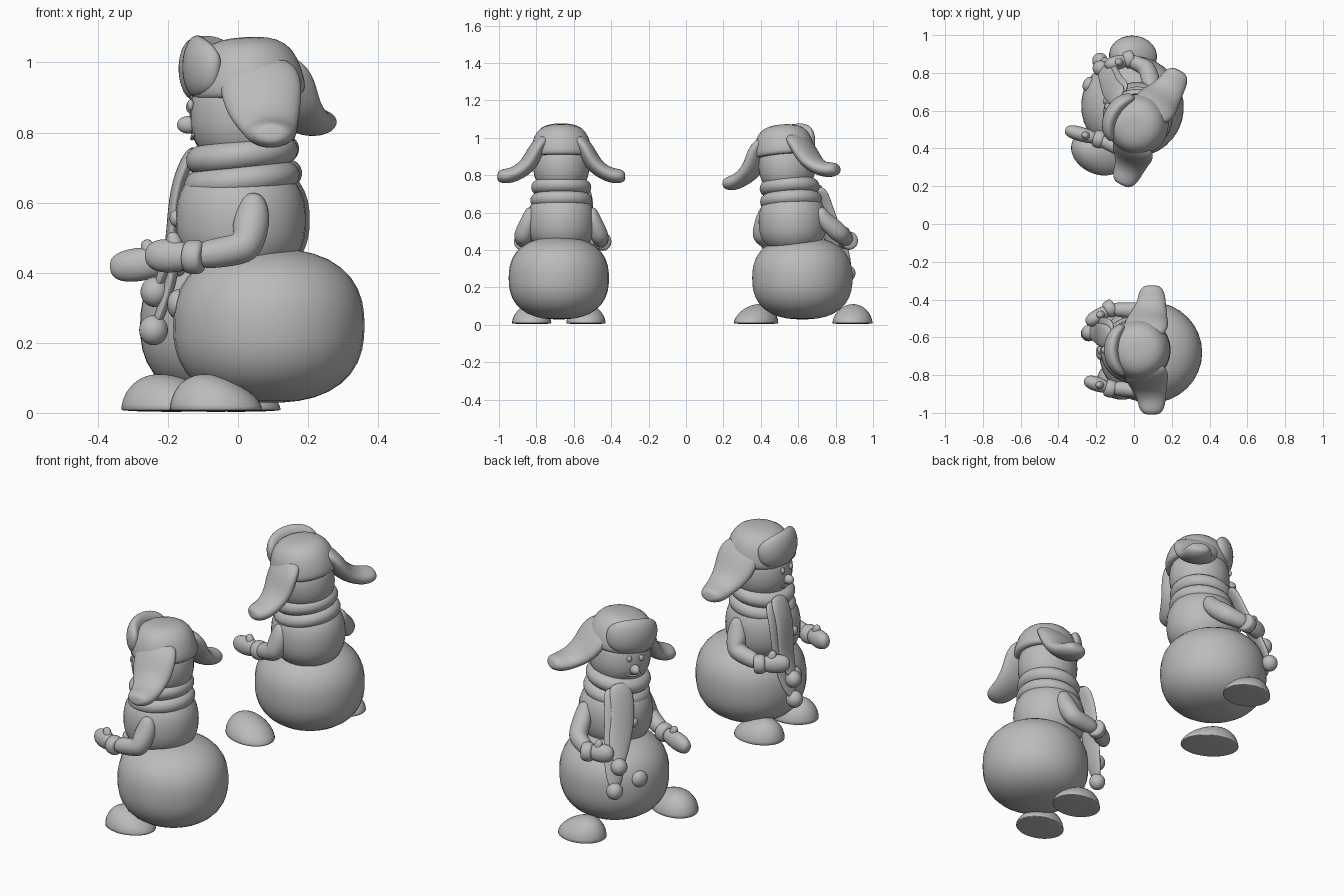
import bpy, bmesh, math
from mathutils import Vector, Matrix

cube = bpy.data.objects.get("Cube")
if cube:
    bpy.data.objects.remove(cube)

grey = bpy.data.materials.new("plain_grey")
grey.use_nodes = True
grey.diffuse_color = (0.5, 0.5, 0.5, 1)
grey.node_tree.nodes["Principled BSDF"].inputs["Base Color"].default_value = (0.5, 0.5, 0.5, 1)


def finish(name, bm, matrix=Matrix(), subdivide=0):
    """Turn a bmesh into a smooth grey object."""
    bmesh.ops.transform(bm, matrix=matrix, verts=bm.verts)
    bmesh.ops.recalc_face_normals(bm, faces=bm.faces)
    mesh = bpy.data.meshes.new(name)
    bm.to_mesh(mesh)
    bm.free()
    mesh.materials.append(grey)
    for f in mesh.polygons:
        f.use_smooth = True
    obj = bpy.data.objects.new(name, mesh)
    bpy.context.collection.objects.link(obj)
    if subdivide:
        mod = obj.modifiers.new("Smooth", 'SUBSURF')
        mod.levels = mod.render_levels = subdivide


def ball(name, at, size, matrix=Matrix(), power=2):
    """Ellipsoid; a power above 2 makes its side profile fuller."""
    bm = bmesh.new()
    bmesh.ops.create_uvsphere(bm, u_segments=32, v_segments=20, radius=1)
    for v in bm.verts:
        r = math.hypot(v.co.x, v.co.y)
        v.co /= (r ** power + abs(v.co.z) ** power) ** (1 / power)
    finish(name, bm, matrix @ Matrix.Translation(at) @ Matrix.Diagonal((*size, 1)))


def sweep(name, path, radii, side, matrix=Matrix()):
    """Loft ellipses (half width, half thickness) along a path."""
    bm = bmesh.new()
    pts = [Vector(p) for p in path]
    rings = []
    for i, p in enumerate(pts):
        t = (pts[min(i + 1, len(pts) - 1)] - pts[max(i - 1, 0)]).normalized()
        u = Vector(side) - t * t.dot(Vector(side))
        u.normalize()
        v = t.cross(u)
        a, b = radii[i]
        rings.append([bm.verts.new(p + u * a * math.cos(k * math.tau / 12)
                                   + v * b * math.sin(k * math.tau / 12)) for k in range(12)])
    for r, s in zip(rings, rings[1:]):
        for k in range(12):
            bm.faces.new((r[k], r[(k + 1) % 12], s[(k + 1) % 12], s[k]))
    bm.faces.new(rings[0])
    bm.faces.new(rings[-1])
    finish(name, bm, matrix, 2)


def lathe(name, profile, matrix, closed=False):
    """Spin an (r, z) profile around the upright axis."""
    bm = bmesh.new()
    vs = [bm.verts.new((r, 0, z)) for r, z in profile]
    es = [bm.edges.new(e) for e in zip(vs, vs[1:])]
    if closed:
        es.append(bm.edges.new((vs[-1], vs[0])))
    bmesh.ops.spin(bm, geom=vs + es, cent=(0, 0, 0), axis=(0, 0, 1),
                   angle=math.tau, steps=32, use_duplicate=False)
    bmesh.ops.remove_doubles(bm, verts=bm.verts, dist=0.0005)
    finish(name, bm, matrix, 1)


def foot(name, x, y, angle, length, width):
    """Slipper with a flat sole, higher at the toe end."""
    bm = bmesh.new()
    bmesh.ops.create_uvsphere(bm, u_segments=32, v_segments=20, radius=1)
    for v in bm.verts:
        if v.co.z < 0:
            v.co.z *= 0.06
        else:
            v.co.z = v.co.z ** 1.1 * (1 - 0.3 * v.co.x)
    finish(name, bm, Matrix.Translation((x, y, 0.009)) @ Matrix.Rotation(angle, 4, 'Z')
           @ Matrix.Diagonal((length, width, 0.098, 1)))


def arm(name, shoulder, elbow, wrist, tip, side):
    s, e, w, t = (Vector(p) for p in (shoulder, elbow, wrist, tip))
    up = Vector((0, 0, 0.05))
    sweep(name + "_sleeve", [s + up, s, s.lerp(e, 0.6), e, e.lerp(w, 0.4), w],
          [(0.022, 0.024), (0.044, 0.05), (0.05, 0.056), (0.05, 0.052), (0.043, 0.046), (0.038, 0.04)], side)
    # cuff and mitten follow the hand direction
    d = (t - w).normalized()
    hand = (w - t).length
    sweep(name + "_cuff", [w - d * 0.035, w - d * 0.028, w + d * 0.018, w + d * 0.025],
          [(0.034, 0.034), (0.05, 0.052), (0.05, 0.052), (0.034, 0.034)], side)
    sweep(name + "_mitten", [w, w + d * hand * 0.3, w + d * hand * 0.7, t, t + d * 0.015],
          [(0.03, 0.032), (0.038, 0.047), (0.042, 0.052), (0.032, 0.04), (0.014, 0.016)], side)
    thumb = w + d * hand * 0.35
    sweep(name + "_thumb", [thumb, thumb + up * 0.8 + d * 0.01, thumb + up * 1.4 + d * 0.02],
          [(0.024, 0.026), (0.022, 0.024), (0.014, 0.015)], side)


def snowman(tag, belly, torso, angle, tilt, arms, feet, tails):
    turn = Matrix.Rotation(angle, 4, 'Z')
    low = Matrix.Translation((*belly, 0)) @ turn
    mid = Matrix.Translation((*torso, 0)) @ turn
    lean = Matrix.Translation((0, 0, 0.6)) @ Matrix.Rotation(tilt, 4, 'X') @ Matrix.Translation((0, 0, -0.6))
    top = mid @ lean
    side = turn @ Vector((0, 1, 0))

    # body and buttons
    ball(tag + "_belly", (0, 0, 0.249), (0.273, 0.268, 0.22), low, 2.45)
    ball(tag + "_torso", (0, 0, 0.55), (0.186, 0.181, 0.17), mid, 2.4)
    ball(tag + "_belly_button", (-0.26, 0, 0.31), (0.03, 0.042, 0.042), low)
    ball(tag + "_chest_button", (-0.185, 0, 0.555), (0.018, 0.024, 0.024), mid)

    # head and face
    ball(tag + "_head", (0.01, 0, 0.85), (0.155, 0.15, 0.15), top, 2.3)
    ball(tag + "_nose", (-0.15, 0, 0.822), (0.032, 0.023, 0.025), top)
    for s, word in ((-1, "left"), (1, "right")):
        ball(f"{tag}_{word}_eye", (-0.143, s * 0.034, 0.878), (0.01, 0.013, 0.016), top)
    smile = [(-0.14 + 0.0013 * k * k, k * 0.022, 0.782 + 0.004 * k * k) for k in range(-2, 3)]
    sweep(tag + "_mouth", smile, [(0.006, 0.005)] * 5, (0, 0, 1), top)

    # wound scarf
    for z, r, word in ((0.664, 0.118, "lower"), (0.735, 0.113, "upper")):
        ring = [(r + 0.052 * math.cos(a * math.tau / 10), 0.046 * math.sin(a * math.tau / 10))
                for a in range(10)]
        lathe(f"{tag}_{word}_scarf", ring, top @ Matrix.Translation((0.003, 0, z))
              @ Matrix.Rotation(-0.12, 4, 'Y'), True)

    # fur hat: crown, turned-up brim, ear flaps
    crown = [(0, 0.168), (0.065, 0.165), (0.118, 0.146), (0.148, 0.1), (0.162, 0.045),
             (0.165, 0.012), (0.155, -0.006), (0.12, 0.0), (0, 0.01)]
    lathe(tag + "_hat_crown", crown, top @ Matrix.Translation((0.022, 0, 0.905))
          @ Matrix.Rotation(-0.06, 4, 'Y'))
    sweep(tag + "_hat_brim",
          [(-0.06, -0.128, 0.975), (-0.085, -0.112, 0.98), (-0.115, -0.07, 0.986), (-0.13, 0, 0.99),
           (-0.115, 0.07, 0.986), (-0.085, 0.112, 0.98), (-0.06, 0.128, 0.975)],
          [(0.035, 0.015), (0.07, 0.032), (0.09, 0.043), (0.094, 0.046),
           (0.09, 0.043), (0.07, 0.032), (0.035, 0.015)], (0, 0, 1), top)
    for s, word in ((-1, "left"), (1, "right")):
        sweep(f"{tag}_{word}_ear_flap",
              [(0.055, s * 0.07, 1.01), (0.055, s * 0.118, 0.96), (0.06, s * 0.15, 0.9),
               (0.072, s * 0.185, 0.845), (0.085, s * 0.245, 0.805), (0.086, s * 0.3, 0.793),
               (0.086, s * 0.335, 0.795), (0.086, s * 0.342, 0.796)],
              [(0.09, 0.03), (0.12, 0.045), (0.12, 0.048), (0.102, 0.046), (0.08, 0.042),
               (0.074, 0.043), (0.052, 0.032), (0.025, 0.015)], (1, 0, 0), top)

    # arms and feet
    for word, joints in zip(("left", "right"), arms):
        arm(f"{tag}_{word}_arm", *joints, side)
    for word, spec in zip(("left", "right"), feet):
        foot(f"{tag}_{word}_foot", *spec)

    # hanging scarf ends with pompoms
    for word, path in zip(("front", "back"), tails):
        sweep(f"{tag}_{word}_scarf_tail", path,
              [(0.062, 0.022), (0.066, 0.02), (0.066, 0.018), (0.062, 0.018), (0.03, 0.016)], side)
        ball(f"{tag}_{word}_pompom", path[-1], (0.041, 0.041, 0.043))


snowman("first", (0.088, -0.68), (0.008, -0.667), 0, 0,
        [((0.045, -0.83, 0.58), (0.025, -0.875, 0.47), (-0.13, -0.87, 0.445), (-0.25, -0.83, 0.45)),
         ((0.045, -0.505, 0.58), (0.025, -0.46, 0.47), (-0.13, -0.45, 0.445), (-0.24, -0.52, 0.45))],
        [(-0.063, -0.825, 0, 0.132, 0.105), (-0.063, -0.535, 0, 0.132, 0.105)],
        [[(-0.12, -0.6, 0.76), (-0.166, -0.59, 0.68), (-0.185, -0.585, 0.58),
          (-0.19, -0.58, 0.45), (-0.237, -0.575, 0.345)],
         [(-0.11, -0.57, 0.74), (-0.15, -0.56, 0.66), (-0.165, -0.555, 0.55),
          (-0.19, -0.56, 0.36), (-0.241, -0.58, 0.236)]])

snowman("second", (-0.008, 0.622), (0.02, 0.57), -0.47, 0.12,
        [((-0.04, 0.42, 0.58), (-0.06, 0.4, 0.475), (-0.19, 0.45, 0.435), (-0.35, 0.495, 0.415)),
         ((0.1, 0.72, 0.58), (0.07, 0.825, 0.485), (-0.03, 0.87, 0.45), (-0.14, 0.84, 0.455))],
        [(-0.19, 0.375, -0.45, 0.15, 0.11), (-0.005, 0.89, -0.1, 0.127, 0.107)],
        [[(-0.07, 0.67, 0.76), (-0.107, 0.695, 0.68), (-0.13, 0.725, 0.58),
          (-0.145, 0.78, 0.48), (-0.178, 0.825, 0.39)],
         [(-0.05, 0.69, 0.74), (-0.09, 0.72, 0.66), (-0.11, 0.755, 0.55),
          (-0.15, 0.825, 0.39), (-0.18, 0.865, 0.275)]])
